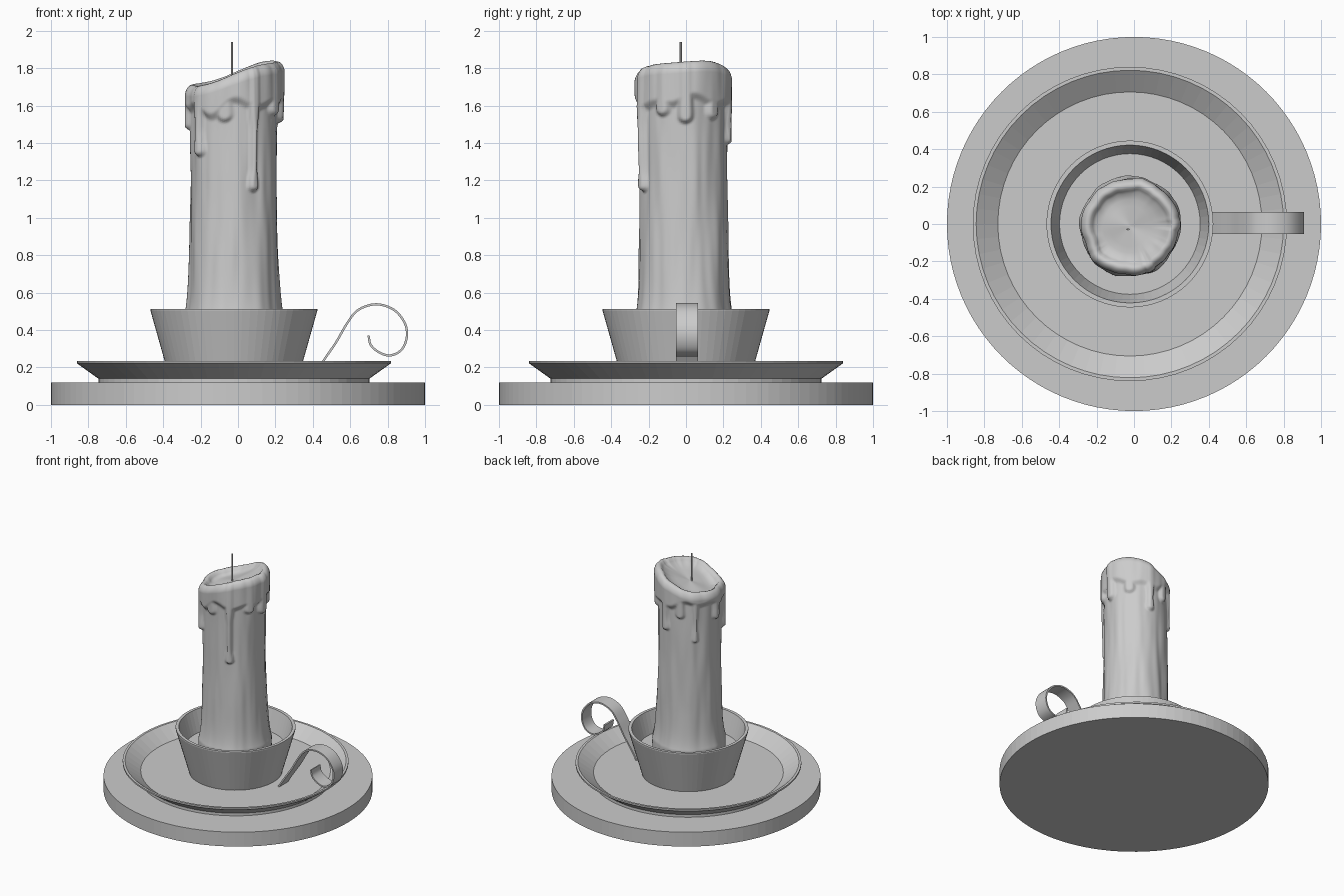
import bpy, bmesh, math
from mathutils import Vector, noise

if "Cube" in bpy.data.objects:
    bpy.data.objects.remove(bpy.data.objects["Cube"])

CX, CY = -0.022, 0.0


def finish(name, bm, smooth=False):
    bmesh.ops.recalc_face_normals(bm, faces=bm.faces[:])
    me = bpy.data.meshes.new(name)
    bm.to_mesh(me)
    bm.free()
    for p in me.polygons:
        p.use_smooth = smooth
    ob = bpy.data.objects.new(name, me)
    bpy.context.collection.objects.link(ob)
    return ob


def skin(bm, rings, cap_start=True, cap_end=True):
    """Join closed rings of points with quads."""
    vs = [[bm.verts.new(p) for p in ring] for ring in rings]
    n = len(vs[0])
    for a, b in zip(vs, vs[1:]):
        for i in range(n):
            j = (i + 1) % n
            bm.faces.new((a[i], a[j], b[j], b[i]))
    if cap_start:
        bm.faces.new(vs[0])
    if cap_end:
        bm.faces.new(vs[-1])


def lathe(name, profile, cx=CX, cy=CY, n=64):
    bm = bmesh.new()
    skin(bm, [[(cx + r * math.cos(2 * math.pi * i / n),
                cy + r * math.sin(2 * math.pi * i / n), z) for i in range(n)]
              for r, z in profile])
    return finish(name, bm)


def smoothstep(x):
    x = max(0.0, min(1.0, x))
    return x * x * (3 - 2 * x)


def spline(pts, steps=8):
    """Catmull-Rom through 2D points."""
    p = [Vector(q) for q in pts]
    p = [2 * p[0] - p[1]] + p + [2 * p[-1] - p[-2]]
    out = []
    for i in range(1, len(p) - 2):
        a, b, c, d = p[i - 1:i + 3]
        for s in range(steps):
            t = s / steps
            out.append(0.5 * (2 * b + (c - a) * t + (2 * a - 5 * b + 4 * c - d) * t * t
                              + (3 * b - a - 3 * c + d) * t ** 3))
    return out + [p[-2]]


# base, saucer and cup
lathe("base_disc", [(1.0, 0), (1.0, 0.118)], 0, 0, 96)
lathe("saucer", [(0.725, 0.118), (0.725, 0.14), (0.84, 0.222), (0.84, 0.235),
                 (0.822, 0.235), (0.706, 0.152)])
lathe("cup", [(0.345, 0.145), (0.446, 0.503), (0.446, 0.513), (0.422, 0.513), (0.376, 0.345)])

# handle: flat ribbon following a curl
path = spline([(0.405, 0.155), (0.46, 0.24), (0.525, 0.335), (0.58, 0.43), (0.64, 0.505),
               (0.735, 0.537), (0.83, 0.51), (0.89, 0.44), (0.903, 0.365), (0.875, 0.295),
               (0.815, 0.264), (0.755, 0.28), (0.71, 0.32), (0.698, 0.37)])
rings = []
for i, p in enumerate(path):
    t = (path[min(i + 1, len(path) - 1)] - path[max(i - 1, 0)]).normalized()
    nx, nz = -t.y * 0.006, t.x * 0.006
    rings.append([(p.x + s * nx, y, p.y + s * nz)
                  for s, y in ((1, -0.054), (1, 0.063), (-1, 0.063), (-1, -0.054))])
bm = bmesh.new()
skin(bm, rings)
handle = finish("handle", bm, True)
bpy.context.view_layer.objects.active = handle
handle.select_set(True)
bpy.ops.object.shade_smooth_by_angle(angle=math.radians(35))

# candle: drips are (angle in degrees, lower end z, half width, thickness)
R = 0.233
DRIPS = [(222, 1.36, 0.033, 0.030), (296, 1.17, 0.030, 0.034), (332, 1.58, 0.030, 0.028),
         (2, 1.54, 0.032, 0.032), (40, 1.56, 0.030, 0.024), (78, 1.42, 0.030, 0.028),
         (108, 1.54, 0.028, 0.024), (136, 1.34, 0.022, 0.022), (180, 1.50, 0.030, 0.026),
         (258, 1.55, 0.035, 0.022)]


def wax(a, z):
    """Thickness of melted wax running over the candle."""
    edge = 1.61 + 0.02 * math.sin(3 * a + 1) + 0.015 * math.sin(7 * a)
    edge -= 0.08 * math.exp(-((a - math.radians(240)) / 0.4) ** 2)
    th = 0.025 * smoothstep((z - edge) / 0.05 + 0.4)
    for deg, z0, w, h in DRIPS:
        da = (a - math.radians(deg) + math.pi) % (2 * math.pi) - math.pi
        if abs(da) > 0.5:
            continue
        dx = da * 0.25
        dz = max(0.0, z0 - z)
        w *= 0.85 + 0.5 * math.exp(-((z - z0) / 0.06) ** 2) + 0.7 * smoothstep((z - 1.45) / 0.2)
        th = max(th, h * smoothstep((1 - math.hypot(dx, dz) / w) * 1.5))
    return th


def body(a, z):
    n = noise.noise(Vector((math.cos(a) * 2.2, math.sin(a) * 2.2, z * 1.4)))
    n += 0.5 * noise.noise(Vector((math.cos(a) * 5, math.sin(a) * 5, z * 2.5 + 7)))
    flare = 0.028 * math.exp(-max(0, z - 0.44) / 0.1) + 0.008 * smoothstep((1.3 - z) / 0.9)
    return R + flare + 0.011 * n + wax(a, z)


def rim(a):
    c = math.cos(a - 0.1)
    return 1.772 + 0.062 * math.sin(c * math.pi / 2) + 0.006 * math.sin(3 * a)


N, M = 144, 150
angles = [2 * math.pi * i / N for i in range(N)]
rings = []


def ring(f):
    row = []
    for a in angles:
        r, z = f(a)
        row.append((-0.022 + r * math.cos(a), -0.012 + r * math.sin(a), z))
    rings.append(row)


for k in range(M + 1):
    ring(lambda a: (body(a, 0.34 + (rim(a) - 0.05 - 0.34) * k / M),
                    0.34 + (rim(a) - 0.05 - 0.34) * k / M))
# rounded lip, then the hollow melted pool
for dr, dz in ((0.004, 0.035), (0.012, 0.018), (0.024, 0.005), (0.038, 0.0),
               (0.052, 0.006), (0.064, 0.022), (0.078, 0.036)):
    ring(lambda a: (body(a, rim(a) - 0.05) - dr, rim(a) - dz))
for s in (0.8, 0.6, 0.4, 0.2, 0.02):
    ring(lambda a: (0.178 * s, (rim(a) - 0.045) * s + 1.722 * (1 - s)))
bm = bmesh.new()
skin(bm, rings)
finish("candle", bm, True)

# wick
lathe("wick", [(0.007, 1.70), (0.006, 1.82), (0.006, 1.94)], -0.032, -0.028, 8)
